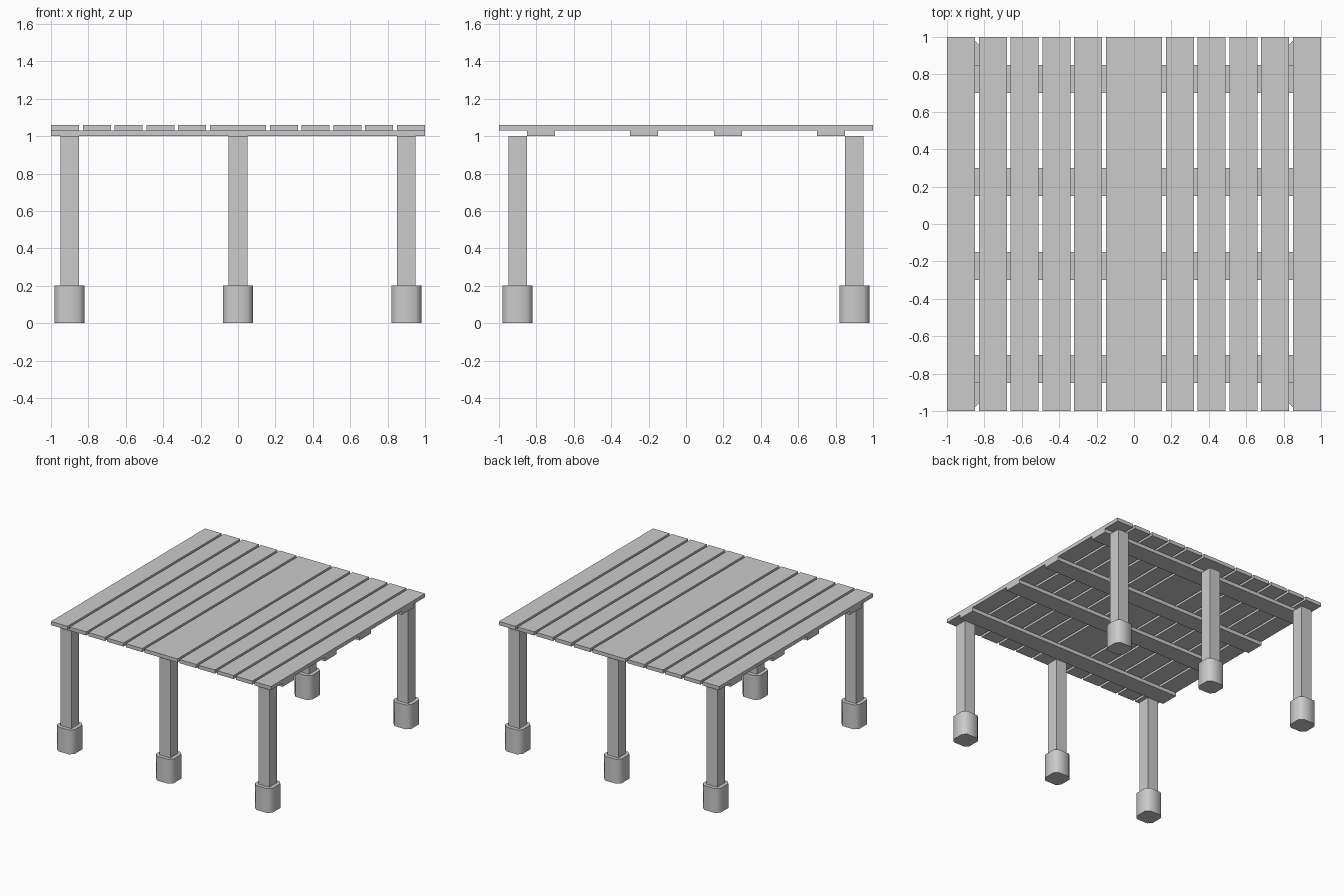
import bpy
import math

if "Cube" in bpy.data.objects:
    bpy.data.objects.remove(bpy.data.objects["Cube"])


def box(name, x, y, z):
    """Box from (min, max) ranges on each axis."""
    bpy.ops.mesh.primitive_cube_add(size=1, location=[(a + b) / 2 for a, b in (x, y, z)])
    ob = bpy.context.object
    ob.name = name
    ob.scale = [b - a for a, b in (x, y, z)]
    bpy.ops.object.transform_apply(location=False, rotation=False, scale=True)
    return ob


def foot(x, y):
    """Square footing with chamfered, smooth-shaded vertical corners."""
    r, c = 0.08, 0.03
    k = r - c
    outline = [(k, -r), (r, -k), (r, k), (k, r), (-k, r), (-r, k), (-r, -k), (-k, -r)]
    verts = [(px, py, z) for z in (0, 0.2) for px, py in outline]
    faces = [tuple(range(7, -1, -1)), tuple(range(8, 16))]
    faces += [(i, (i + 1) % 8, (i + 1) % 8 + 8, i + 8) for i in range(8)]
    mesh = bpy.data.meshes.new("post_footing")
    mesh.from_pydata(verts, [], faces)
    ob = bpy.data.objects.new("post_footing", mesh)
    ob.location = (x, y, 0)
    bpy.context.collection.objects.link(ob)
    bpy.ops.object.select_all(action='DESELECT')
    ob.select_set(True)
    bpy.context.view_layer.objects.active = ob
    bpy.ops.object.shade_smooth_by_angle(angle=math.radians(50))


# Deck planks: wide centre board and five narrower boards each side
box("centre_plank", (-0.15, 0.15), (-1, 1), (1.03, 1.06))
for i in range(5):
    x = 0.17 * (i + 1)
    box("deck_plank", (x, x + 0.15), (-1, 1), (1.03, 1.06))
    box("deck_plank", (-x - 0.15, -x), (-1, 1), (1.03, 1.06))

# Cross battens under the planks
for y in (-0.85, -0.3, 0.15, 0.7):
    box("cross_batten", (-1, 1), (y, y + 0.15), (1.0, 1.03))

# Posts in their footings
for x in (-0.9, 0, 0.9):
    for y in (-0.9, 0.9):
        box("support_post", (x - 0.05, x + 0.05), (y - 0.05, y + 0.05), (0.2, 1.0))
        foot(x, y)
